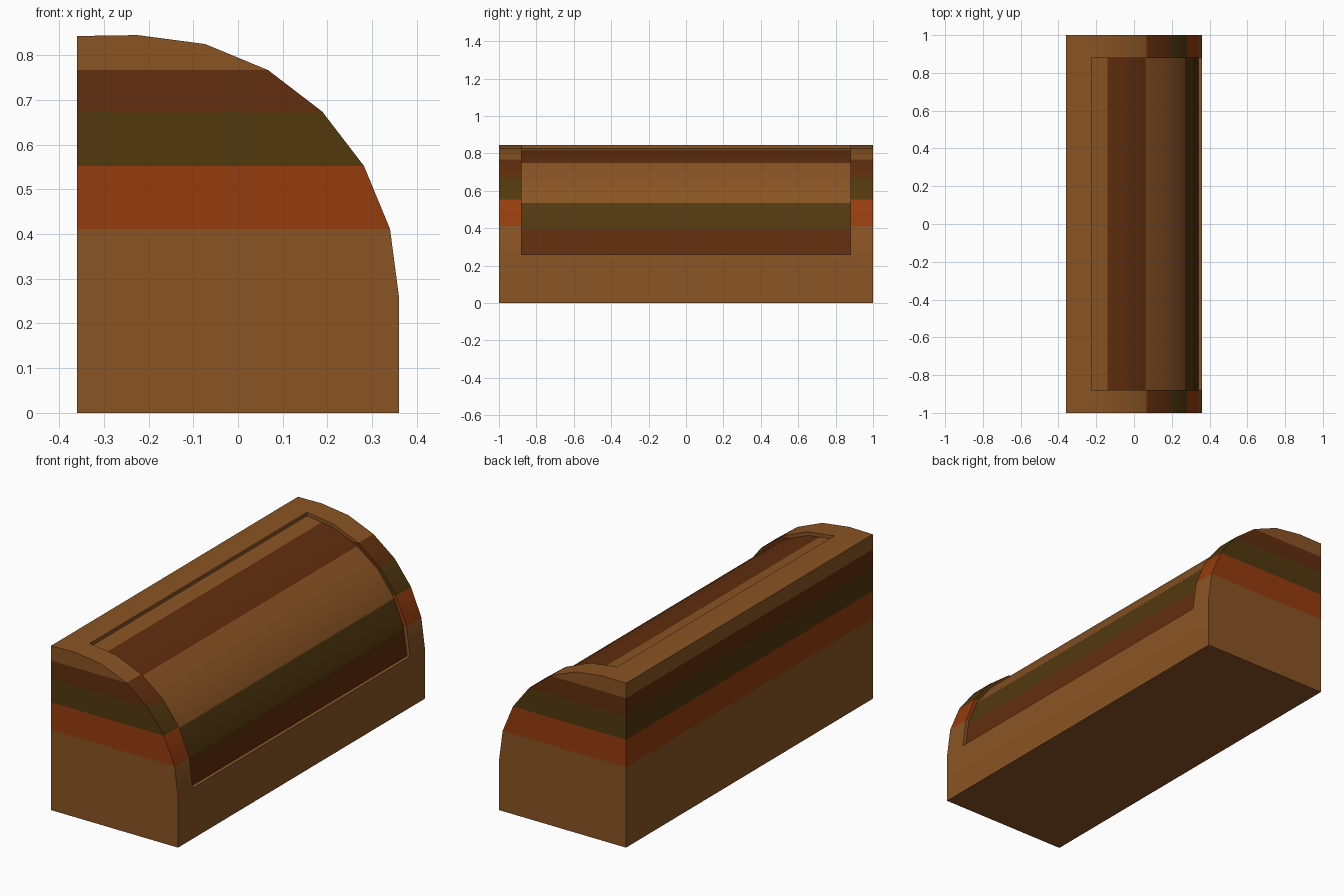
import bpy, bmesh, math

if "Cube" in bpy.data.objects:
    bpy.data.objects.remove(bpy.data.objects["Cube"])

def material(name, rgb):
    m = bpy.data.materials.new(name)
    lin = [((c / 255 + 0.055) / 1.055) ** 2.4 for c in rgb]
    m.diffuse_color = (*lin, 1)
    m.use_nodes = True
    m.node_tree.nodes["Principled BSDF"].inputs["Base Color"].default_value = m.diffuse_color
    return m

MATS = [material("wood_brown", (138, 84, 36)),
        material("dark_brown", (97, 46, 14)),
        material("olive", (82, 56, 15)),
        material("rust_red", (149, 60, 13))]

CX, CZ, R_OUT, R_IN = -0.225, 0.26, 0.585, 0.567
LEN, REC = 1.0, 0.88          # half length, half length of the recess

def arc(r):
    return [(CX + r * math.cos(math.radians(a)), CZ + r * math.sin(math.radians(a)))
            for a in range(0, 91, 15)]

def strip(bm, pts, y0, y1):
    for (xa, za), (xb, zb) in zip(pts, pts[1:]):
        bm.faces.new([bm.verts.new(p) for p in
                      ((xa, y0, za), (xb, y0, zb), (xb, y1, zb), (xa, y1, za))])

def finish(bm, name, bands):
    """Cut at the band heights, colour faces by height, smooth the shallow edges."""
    bmesh.ops.remove_doubles(bm, verts=bm.verts, dist=1e-4)
    for z, _ in bands[1:]:
        bmesh.ops.bisect_plane(bm, geom=bm.verts[:] + bm.edges[:] + bm.faces[:],
                               dist=1e-5, plane_co=(0, 0, z), plane_no=(0, 0, 1))
    bmesh.ops.recalc_face_normals(bm, faces=bm.faces)
    bm.normal_update()
    for f in bm.faces:
        z = f.calc_center_median().z
        f.material_index = [m for lo, m in bands if z >= lo][-1]
        f.smooth = True
    for e in bm.edges:
        e.smooth = len(e.link_faces) == 2 and e.calc_face_angle(0) < math.radians(30)
    me = bpy.data.meshes.new(name)
    for m in MATS:
        me.materials.append(m)
    ob = bpy.data.objects.new(name, me)
    bpy.context.collection.objects.link(ob)
    return me

outer, inner = arc(R_OUT), arc(R_IN)
back = [(-0.36, 0.843), (-0.36, 0), (0.36, 0)]
loop = outer + back

# body: end blocks, middle base and walls around the recess
bm = bmesh.new()
for s in (-1, 1):
    strip(bm, loop + loop[:1], s * LEN, s * REC)
    bm.faces.new([bm.verts.new((x, s * LEN, z)) for x, z in loop])
    for i in range(len(outer) - 1):
        quad = (outer[i], outer[i + 1], inner[i + 1], inner[i])
        bm.faces.new([bm.verts.new((x, s * REC, z)) for x, z in quad])
strip(bm, [inner[-1], outer[-1]] + back + [outer[0], inner[0]], -REC, REC)
me = finish(bm, "body", [(-1, 0), (outer[1][1], 3), (outer[2][1], 2),
                         (outer[3][1], 1), (outer[4][1], 0)])
bm.to_mesh(me)
bm.free()

# recessed curved panel
bm = bmesh.new()
strip(bm, inner, -REC, REC)
me = finish(bm, "curved_panel", [(-1, 1), (0.39, 2), (0.535, 0), (0.749, 1), (0.816, 0)])
if sum(f.normal.x + f.normal.z for f in bm.faces) < 0:
    bmesh.ops.reverse_faces(bm, faces=bm.faces)
bm.to_mesh(me)
bm.free()
